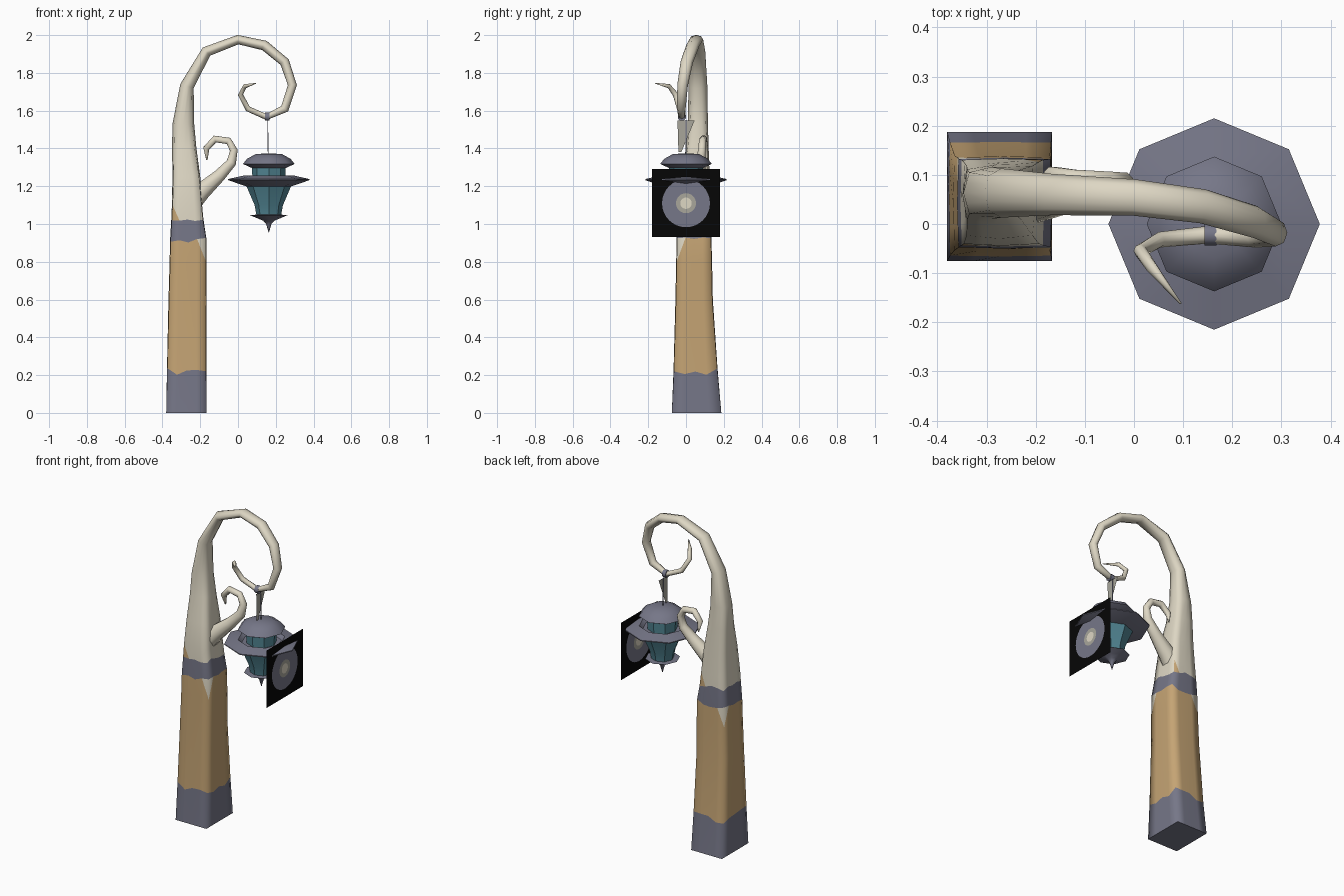
import bpy, bmesh, math, random
from mathutils import Vector

if "Cube" in bpy.data.objects:
    bpy.data.objects.remove(bpy.data.objects["Cube"])

random.seed(4)


def material(name, rgb):
    m = bpy.data.materials.new(name)
    lin = [((c / 255 + 0.055) / 1.055) ** 2.4 if c > 10 else c / 255 / 12.92 for c in rgb]
    m.diffuse_color = (*lin, 1)
    m.use_nodes = True
    m.node_tree.nodes["Principled BSDF"].inputs["Base Color"].default_value = m.diffuse_color
    return m


CREAM = material("cream wood", (222, 215, 196))
TAN = material("tan wood", (197, 164, 116))
GREY = material("slate grey", (118, 119, 136))
TEAL = material("teal glass", (82, 134, 148))
BLACK = material("black", (6, 6, 6))
HALO = material("pale halo", (168, 166, 155))


def make(name, verts, faces, mats, ids=None, angle=None):
    me = bpy.data.meshes.new(name)
    me.from_pydata(verts, [], faces)
    for m in mats:
        me.materials.append(m)
    if ids:
        me.polygons.foreach_set("material_index", ids)
    ob = bpy.data.objects.new(name, me)
    bpy.context.collection.objects.link(ob)
    if angle:
        bpy.ops.object.select_all(action='DESELECT')
        ob.select_set(True)
        bpy.context.view_layer.objects.active = ob
        bpy.ops.object.shade_smooth_by_angle(angle=math.radians(angle))
    return ob


def frame(pts, i):
    """Across directions of a path at point i, kept close to x and y."""
    t = (pts[min(i + 1, len(pts) - 1)] - pts[max(i - 1, 0)]).normalized()
    v = Vector((0, 1, 0))
    v = (v - v.dot(t) * t).normalized()
    return v.cross(t), v


def section(k, square):
    """Point k of a 16-point outline that blends from octagon to square."""
    def poly(n, k):
        per, start = 16 // n, math.pi / 4
        a = [start + 2 * math.pi * (k // per + j) / n for j in (0, 1)]
        f = (k % per) / per
        p = [Vector((math.cos(x), math.sin(x))) for x in a]
        return p[0].lerp(p[1], f)
    return poly(8, k).lerp(poly(4, k) * math.sqrt(2), square)


# Post and curled arm: one continuous loft
# trunk rows: z, x min, x max, y min, y max, squareness, border roughness
trunk = [
    (0, -.38, -.167, -.075, .187, 1, 0),
    (.22, -.376, -.167, -.066, .167, .95, .022),
    (.6, -.368, -.168, -.056, .142, .9, 0),
    (.8, -.362, -.166, -.052, .138, .9, 0),
    (.915, -.36, -.167, -.05, .135, .9, .014),
    (1.025, -.353, -.183, -.046, .133, .9, .012),
    (1.10, -.35, -.19, -.044, .130, .85, 0),
    (1.25, -.347, -.2, -.03, .125, .7, 0),
    (1.40, -.349, -.22, 0, .12, .5, 0),
    (1.53, -.347, -.232, .01, .116, .3, 0)]
# arm rows: x, y, z, half height, half depth
arm = [
    (-.27, .063, 1.73, .037, .05), (-.167, .06, 1.913, .029, .042),
    (0, .054, 1.976, .025, .037), (.14, .036, 1.945, .027, .035),
    (.247, .004, 1.857, .026, .033), (.288, -.018, 1.735, .024, .028),
    (.247, -.025, 1.61, .023, .023), (.15, -.022, 1.566, .016, .018),
    (.052, -.032, 1.61, .015, .016), (.013, -.055, 1.685, .014, .015),
    (.037, -.09, 1.73, .012, .012), (.095, -.162, 1.745, .002, .002)]
verts, faces, ids = [], [], []
for z, x0, x1, y0, y1, sq, rough in trunk:
    for k in range(16):
        p = section(k, sq)
        verts.append(((x0 + x1) / 2 + p.x * (x1 - x0) / 2,
                      (y0 + y1) / 2 + p.y * (y1 - y0) / 2,
                      z + random.uniform(-rough, rough)))
path = [Vector((-.29, .063, 1.53))] + [Vector(a[:3]) for a in arm]
for i, a in enumerate(arm):
    u, v = frame(path, i + 1)
    for k in range(16):
        p = section(k, 0)
        verts.append(path[i + 1] + u * p.x * a[3] + v * p.y * a[4])
band = [2, 1, 1, 1, 2]          # grey foot, tan shaft, grey collar, then cream
for r in range(len(verts) // 16 - 1):
    for k in range(16):
        n = (k + 1) % 16
        a, b, c, d = r * 16 + k, r * 16 + n, r * 16 + 16 + n, r * 16 + 16 + k
        base = band[r] if r < len(band) else 0
        # chipped paint at the corners around the collar
        if r == 3 and k in (4, 12):
            faces += [(a, c, d), (a, b, c)]
            ids += [0, 1]
        elif r == 3 and k in (3, 11):
            faces += [(b, c, d), (a, b, d)]
            ids += [0, 1]
        elif r == 5 and k in (0, 8):
            faces += [(a, b, d), (b, c, d)]
            ids += [1, 0]
        else:
            faces.append((a, b, c, d))
            ids.append(base)
top = len(verts) - 16
faces.append(tuple(range(top, top + 16)))
ids.append(0)
verts += verts[:16]             # separate foot cap keeps its edge crisp
faces.append(tuple(reversed(range(top + 16, top + 32))))
ids.append(2)
make("post_and_arm", verts, faces, [CREAM, TAN, GREY], ids, 100)


def tube(name, rows, mat, sides=8):
    """Closed tube along rows of x, y, z, radius."""
    pts = [Vector(r[:3]) for r in rows]
    vs, fs = [], []
    for i, r in enumerate(rows):
        u, v = frame(pts, i)
        for k in range(sides):
            a = 2 * math.pi * (k + .5) / sides
            vs.append(pts[i] + (u * math.cos(a) + v * math.sin(a)) * r[3])
    for i in range(len(rows) - 1):
        for k in range(sides):
            n = (k + 1) % sides
            fs.append((i * sides + k, i * sides + n,
                       i * sides + sides + n, i * sides + sides + k))
    fs += [tuple(reversed(range(sides))), tuple(range(len(vs) - sides, len(vs)))]
    return make(name, vs, fs, [mat], None, 70)


# Small curled side branch and the band that holds the lantern
tube("side_branch", [
    (-.26, .045, 1.10, .06), (-.19, .055, 1.175, .05), (-.10, .068, 1.255, .036),
    (-.035, .078, 1.325, .028), (-.022, .084, 1.39, .022), (-.05, .088, 1.44, .02),
    (-.122, .092, 1.45, .02), (-.168, .1, 1.40, .018), (-.165, .112, 1.34, .004)], CREAM)
tube("hanging_band", [(.168, -.022, 1.568, .023), (.143, -.022, 1.568, .023)], GREY)

# Lantern parts: stacked eight-sided turned profiles of radius, height
LX = .163


def turned(name, profile, mat):
    vs, fs = [], []
    for r, z in profile:
        for k in range(8):
            a = math.pi * k / 4
            vs.append((LX + r * math.cos(a), r * math.sin(a), z))
    for i in range(len(profile) - 1):
        for k in range(8):
            n = (k + 1) % 8
            fs.append((i * 8 + k, i * 8 + n, i * 8 + 8 + n, i * 8 + 8 + k))
    fs += [tuple(reversed(range(8))), tuple(range(len(vs) - 8, len(vs)))]
    return make(name, vs, fs, [mat], None, 40)


turned("lantern_cap", [(.08, 1.292), (.137, 1.318), (.115, 1.345),
                       (.07, 1.37), (.01, 1.374)], GREY)
turned("lantern_neck", [(.085, 1.22), (.09, 1.30)], TEAL)
turned("lantern_brim", [(.115, 1.198), (.215, 1.232), (.215, 1.238),
                        (.135, 1.256), (.115, 1.235), (.08, 1.232)], GREY)
turned("lantern_glass", [(.065, 1.045), (.075, 1.10), (.118, 1.20)], TEAL)
turned("lantern_finial", [(.001, .955), (.014, 1.0), (.03, 1.018),
                          (.06, 1.03), (.1, 1.047), (.06, 1.05)], GREY)

# Hanger: thin tapering strip and cord
make("hanger_strip", [(.158, -.045, 1.547), (.158, .045, 1.547), (.158, -.025, 1.38),
                      (.158, -.04, 1.38)], [(0, 1, 2, 3)], [HALO])
tube("hanger_cord", [(.16, 0, 1.36, .003), (.157, 0, 1.55, .003)], GREY, 4)

# Glow card: square sheet with concentric discs as inset faces
N, CX, CZ = 32, .325, 1.11
vs, fs, ids = [], [], []
for radius in (.03, .053, .127, None):
    for k in range(N):
        a = 2 * math.pi * k / N
        c, s = math.cos(a), math.sin(a)
        r = radius or .18 / max(abs(c), abs(s))
        vs.append((CX, r * c, CZ + r * s))
fs.append(tuple(range(N)))
ids.append(0)
for j in range(3):
    for k in range(N):
        n = (k + 1) % N
        fs.append((j * N + k, j * N + N + k, j * N + N + n, j * N + n))
        ids.append(j + 1)
make("glow_card", vs, fs, [CREAM, HALO, GREY, BLACK], ids)
